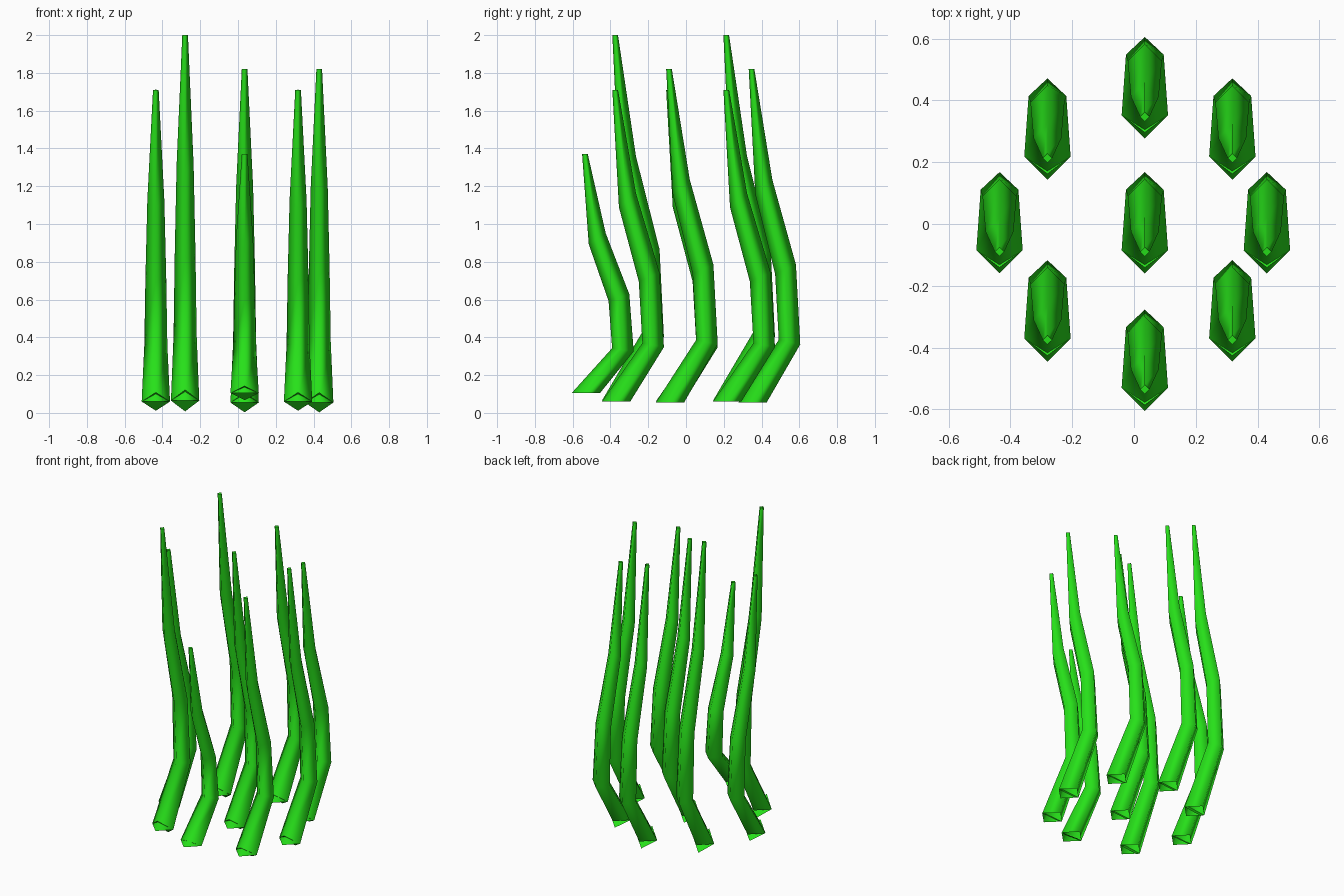
import bpy, bmesh
from mathutils import Vector

if "Cube" in bpy.data.objects:
    bpy.data.objects.remove(bpy.data.objects["Cube"])

green = bpy.data.materials.new("grass_green")
green.diffuse_color = (0.02, 0.75, 0.01, 1)
green.use_nodes = True
green.node_tree.nodes["Principled BSDF"].inputs["Base Color"].default_value = green.diffuse_color

# Blade rings: centre y, centre z, half width in x, half depth vector (y, z)
RINGS = [
    (-0.085, 0.055, 0.075, (0.075, 0.0)),
    (0.111, 0.375, 0.061, (0.057, -0.012)),
    (0.090, 0.760, 0.055, (0.055, 0.025)),
    (-0.025, 1.195, 0.045, (0.045, 0.040)),
    (-0.090, 1.820, 0.015, (0.015, 0.0)),
]
Z0, Z1 = RINGS[0][1], RINGS[-1][1]


def diamond(bm, y, z, r, depth):
    dy, dz = depth
    pts = [(r, y, z), (0, y + dy, z + dz), (-r, y, z), (0, y - dy, z - dz)]
    return [bm.verts.new(p) for p in pts]


def blade(name, x, y, bottom, top):
    bm = bmesh.new()
    # four-sided tapering stem
    rings = [diamond(bm, *r) for r in RINGS]
    for a, b in zip(rings, rings[1:]):
        for i in range(4):
            j = (i + 1) % 4
            bm.faces.new((a[i], a[j], b[j], b[i])).smooth = True
    # tilted end plates, set square to the stem
    foot = diamond(bm, *RINGS[0][:3], (0.056, -0.052))
    bm.faces.new(foot[::-1])
    bm.faces.new(diamond(bm, *RINGS[-1][:3], (0.015, 0.001)))
    # stretch to this blade's height
    s = (top - bottom) / (Z1 - Z0)
    for v in bm.verts:
        v.co = Vector((v.co.x + x, v.co.y + y, bottom + (v.co.z - Z0) * s))
    me = bpy.data.meshes.new(name)
    bm.to_mesh(me)
    bm.free()
    me.materials.append(green)
    ob = bpy.data.objects.new(name, me)
    bpy.context.collection.objects.link(ob)


# Centre blade and the ring of eight around it
blade("blade_centre", 0.035, 0.0, 0.055, 1.82)
blade("blade_back", 0.035, 0.437, 0.055, 1.82)
blade("blade_right", 0.43, 0.0, 0.055, 1.82)
blade("blade_left", -0.435, 0.0, 0.06, 1.71)
blade("blade_front", 0.035, -0.445, 0.105, 1.37)
for side, y in (("front", -0.285), ("back", 0.303)):
    blade("blade_" + side + "_left", -0.28, y, 0.065, 2.0)
    blade("blade_" + side + "_right", 0.318, y, 0.06, 1.71)
